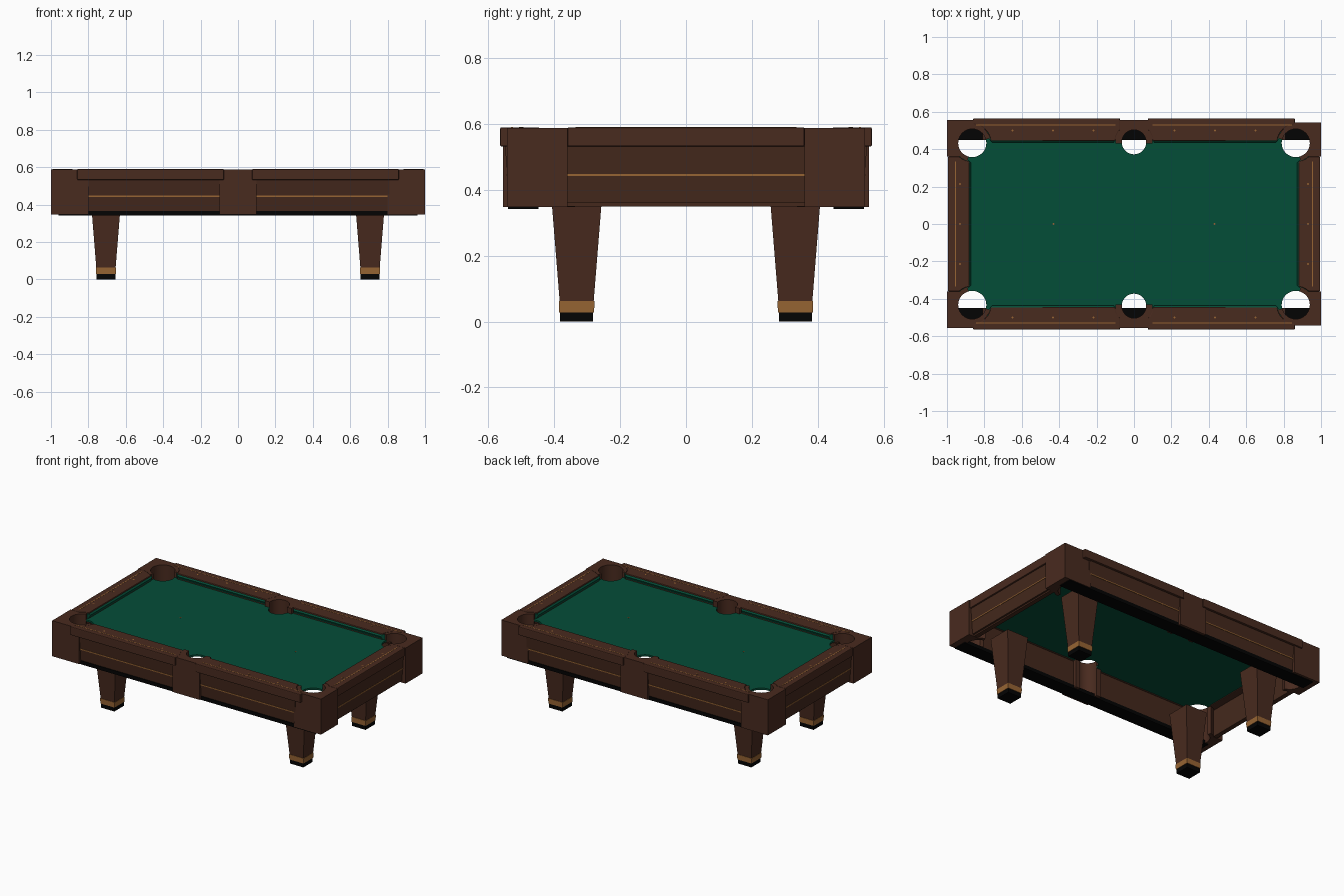
import bpy, bmesh, math

if "Cube" in bpy.data.objects:
    bpy.data.objects.remove(bpy.data.objects["Cube"])

def mat(name, r, g, b):
    m = bpy.data.materials.new(name)
    m.diffuse_color = (r, g, b, 1)
    m.use_nodes = True
    m.node_tree.nodes["Principled BSDF"].inputs["Base Color"].default_value = m.diffuse_color
    return m

WALNUT = mat("walnut", .066, .0235, .0135)
DARK = mat("dark walnut", .058, .0215, .0115)
GREEN = mat("green cloth", .0012, .074, .039)
BRASS = mat("brass", .31, .128, .033)
BLACK = mat("black", .001, .001, .001)

CORNER, SIDE = (.865, .433), (0, .438)   # pocket centres
RC, RS, RING = .075, .065, .100          # pocket radii and ring radius
TOP = .59
BED = .55                                # cloth height

def finish(name, bm, m, smooth=False, bevel=0):
    bmesh.ops.recalc_face_normals(bm, faces=bm.faces)
    me = bpy.data.meshes.new(name)
    bm.to_mesh(me)
    bm.free()
    ob = bpy.data.objects.new(name, me)
    bpy.context.collection.objects.link(ob)
    me.materials.append(m)
    if bevel:
        b = ob.modifiers.new("soft edge", 'BEVEL')
        b.width, b.segments, b.limit_method = bevel, 2, 'ANGLE'
        b.angle_limit = math.radians(50)
    if smooth:
        bpy.ops.object.select_all(action='DESELECT')
        ob.select_set(True)
        bpy.context.view_layer.objects.active = ob
        bpy.ops.object.shade_smooth_by_angle(angle=math.radians(30))
    return ob

def loft(name, rings, m, **kw):
    """Closed solid through rings that share a point count."""
    bm = bmesh.new()
    vs = [[bm.verts.new(p) for p in r] for r in rings]
    n = len(vs[0])
    for a, b in zip(vs, vs[1:]):
        for i in range(n):
            j = (i + 1) % n
            bm.faces.new((a[i], a[j], b[j], b[i]))
    bm.faces.new(vs[0])
    bm.faces.new(vs[-1])
    return finish(name, bm, m, **kw)

def prism(name, pts, z0, z1, m, sx=1, sy=1, **kw):
    return loft(name, [[(x * sx, y * sy, z) for x, y in pts] for z in (z0, z1)], m, **kw)

def box(name, x0, x1, y0, y1, z0, z1, m, **kw):
    return prism(name, [(x0, y0), (x1, y0), (x1, y1), (x0, y1)], z0, z1, m, **kw)

def arc(c, r, a0, a1):
    n = max(3, int(abs(a1 - a0) / 9))
    return [(c[0] + r * math.cos(math.radians(a0 + (a1 - a0) * i / n)),
             c[1] + r * math.sin(math.radians(a0 + (a1 - a0) * i / n))) for i in range(n + 1)]

QUADS = [(sx, sy) for sx in (-1, 1) for sy in (-1, 1)]
lr = {-1: "left", 1: "right"}
fb = {-1: "front", 1: "back"}

# thin playing bed with six pocket holes
slate = box("playing_bed", -.94, .94, -.5, .5, BED - .012, BED, GREEN)
bm = bmesh.new()
holes = [((sx * CORNER[0], sy * CORNER[1]), RC) for sx, sy in QUADS]
holes += [((0, sy * SIDE[1]), RS) for sy in (-1, 1)]
for c, r in holes:
    ret = bmesh.ops.create_cone(bm, cap_ends=True, segments=40, radius1=r + .0005,
                                radius2=r + .0005, depth=.3)
    bmesh.ops.translate(bm, verts=ret["verts"], vec=(c[0], c[1], .5))
cutter = finish("pocket_cutter", bm, GREEN)
cutter.hide_render = True
mod = slate.modifiers.new("holes", 'BOOLEAN')
mod.operation, mod.solver, mod.object = 'DIFFERENCE', 'EXACT', cutter
dg = bpy.context.evaluated_depsgraph_get()
cut = bpy.data.meshes.new_from_object(slate.evaluated_get(dg))
slate.modifiers.clear()
slate.data = cut
bpy.data.objects.remove(cutter)

# cushion cross-section: (distance behind nose, height)
CUSH = [(0, .573), (.010, .583), (.040, .583), (.040, .546), (.012, .546)]

for sx, sy in QUADS:
    tag = fb[sy] + "_" + lr[sx]
    # corner casting wrapped round the pocket
    oy = .555 if sx < 0 else .543
    pts = [(.8, oy), (1, oy), (1, .36)] + arc(CORNER, RING - .001, -47, -75)
    pts += arc(CORNER, RC, -75, 165) + arc(CORNER, RING - .001, 165, 131)
    prism("corner_casting_" + tag, pts, .348, TOP - .002, WALNUT, sx, sy, smooth=True)

    # long rail, notched round both pockets
    pts = [(.075, .565), (.86, .565)] + arc(CORNER, RING, 93, 173)
    pts += arc(SIDE, RING, 4, 41)
    prism("long_rail_" + tag, pts, .532, TOP, WALNUT, sx, sy, bevel=.005)
    prism("rail_inlay_" + tag, [(.1, .526), (.845, .526), (.845, .531), (.1, .531)],
          TOP - .002, TOP + .0008, BRASS, sx, sy)
    for i in range(3):
        x = .2165 * (i + 1)
        prism("rail_sight_" + tag, [(x - .007, .5), (x, .493), (x + .007, .5), (x, .507)],
              TOP - .002, TOP + .0008, BRASS, sx, sy)

    # long cushion with angled jaws
    rings = [[(sx * (x + k * d), sy * (.437 + d), z) for d, z in CUSH]
             for x, k in ((.108, -.5), (.758, 1.05))]
    loft("long_cushion_" + tag, rings, GREEN)

    # sloped long apron with brass line
    prof = [(.45, .364), (.535, .364), (.55, .532), (.45, .532)]
    loft("long_apron_" + tag, [[(sx * x, sy * y, z) for y, z in prof] for x in (.09, .81)], DARK)
    prism("apron_line_" + tag, [(.1, .53), (.8, .53), (.8, .5445), (.1, .5445)],
          .442, .449, BRASS, sx, sy)

    # tapered leg, brass cuff and black foot
    def square(h, z):
        return [(sx * .706 + a * h, sy * .332 + b * h, z)
                for a, b in ((-1, -1), (1, -1), (1, 1), (-1, 1))]
    loft("leg_" + tag, [square(.0515, .06), square(.08, .415)], WALNUT)
    loft("leg_cuff_" + tag, [square(.053, .028), square(.054, .063)], BRASS)
    loft("foot_" + tag, [square(.05, 0), square(.05, .03)], BLACK)

for sy in (-1, 1):
    # side pocket casting
    pts = [(-.1, .556), (.1, .556), (.099, .43)]
    pts += arc(SIDE, RS, -7, 187) + [(-.099, .43)]
    prism("side_casting_" + fb[sy], pts, .348, TOP - .002, WALNUT, 1, sy, smooth=True)
    # black strip under the long side
    prism("under_strip_" + fb[sy], [(-.96, .448), (.96, .448), (.96, .54), (-.96, .54)],
          .342, .366, BLACK, 1, sy)

for sx in (-1, 1):
    # end rail, notched at both pockets
    low = arc(CORNER, RING, -81, -47)
    pts = low + [(.995, .36), (.995, -.36)] + [(x, -y) for x, y in reversed(low)]
    prism("end_rail_" + lr[sx], pts, .532, TOP, WALNUT, sx, 1, bevel=.005)
    prism("end_inlay_" + lr[sx], [(.952, -.335), (.958, -.335), (.958, .335), (.952, .335)],
          TOP - .002, TOP + .0008, BRASS, sx)
    for y in (-.214, 0, .214):
        prism("end_sight_" + lr[sx], [(.923, y), (.93, y - .007), (.937, y), (.93, y + .007)],
              TOP - .002, TOP + .0008, BRASS, sx)
    # end cushion
    rings = [[(sx * (.872 + d), s * (.327 + 1.05 * d), z) for d, z in CUSH] for s in (-1, 1)]
    loft("end_cushion_" + lr[sx], rings, GREEN)
    # end apron, brass line and lower trim
    prof = [(.93, .36), (.972, .36), (.985, .532), (.93, .532)]
    loft("end_apron_" + lr[sx], [[(sx * x, y, z) for x, z in prof] for y in (-.37, .37)], DARK)
    prism("end_line_" + lr[sx], [(.96, -.36), (.9805, -.36), (.9805, .36), (.96, .36)],
          .442, .449, BRASS, sx)
    prism("end_trim_" + lr[sx], [(.93, -.37), (.96, -.37), (.96, .37), (.93, .37)],
          .35, .362, DARK, sx)
    # spot on the cloth
    prism("cloth_spot_" + lr[sx], arc((.43, 0), .005, 0, 330), BED - .001, BED + .0008, BRASS, sx)
